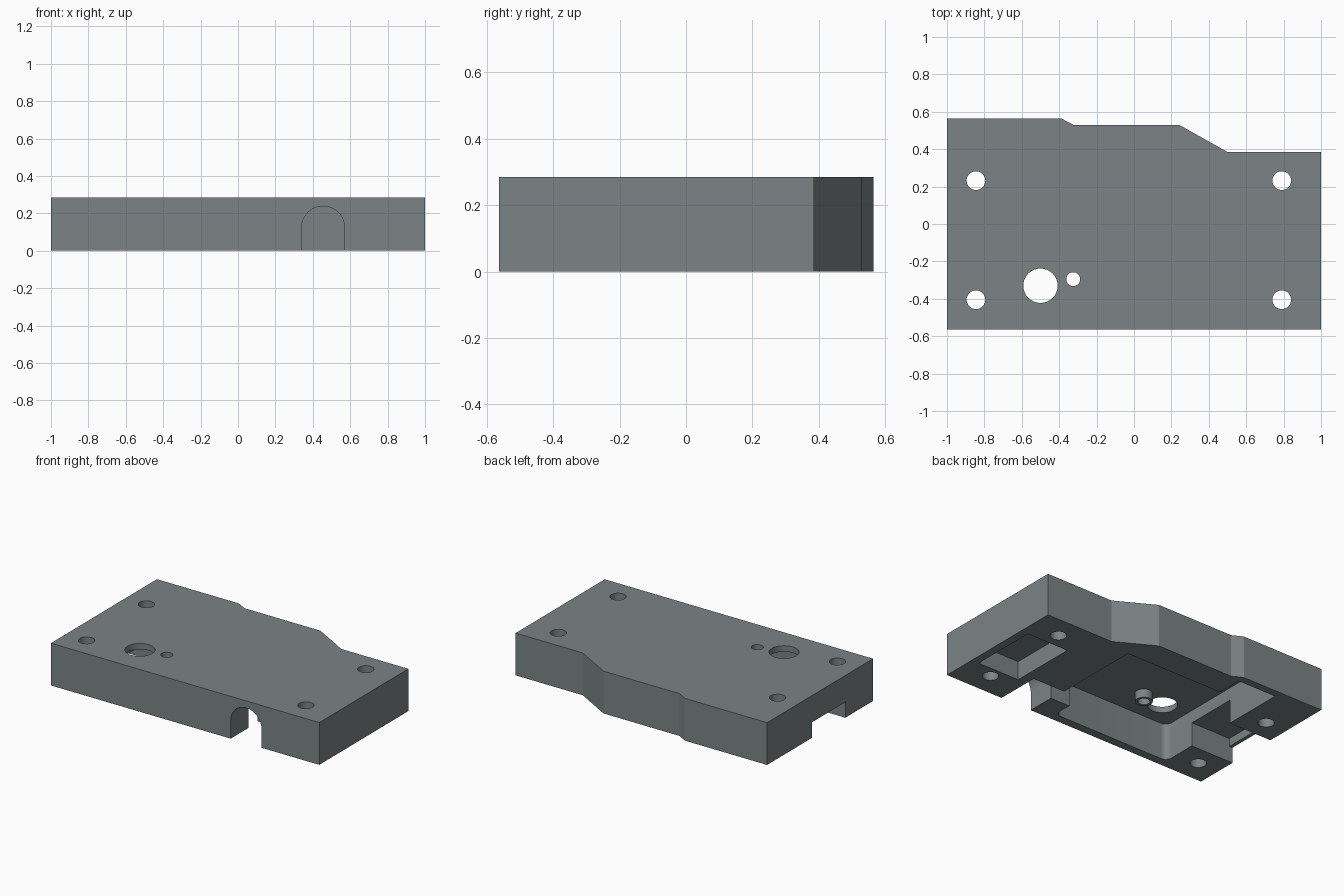
import bpy, bmesh, math
from mathutils import Matrix

if "Cube" in bpy.data.objects:
    bpy.data.objects.remove(bpy.data.objects["Cube"])

grey = bpy.data.materials.new("slate_grey")
grey.diffuse_color = (0.20, 0.23, 0.232, 1)
grey.use_nodes = True
grey.node_tree.nodes["Principled BSDF"].inputs["Base Color"].default_value = grey.diffuse_color


def prism(name, pts, low, high, matrix=None):
    """Extrude a flat outline from low to high along z."""
    bm = bmesh.new()
    face = bm.faces.new([bm.verts.new((x, y, low)) for x, y in pts])
    out = bmesh.ops.extrude_face_region(bm, geom=[face])
    moved = [v for v in out["geom"] if isinstance(v, bmesh.types.BMVert)]
    bmesh.ops.translate(bm, verts=moved, vec=(0, 0, high - low))
    if matrix:
        bm.transform(matrix)
    bmesh.ops.recalc_face_normals(bm, faces=bm.faces)
    mesh = bpy.data.meshes.new(name)
    bm.to_mesh(mesh)
    bm.free()
    mesh.materials.append(grey)
    obj = bpy.data.objects.new(name, mesh)
    bpy.context.collection.objects.link(obj)
    return obj


def arc(cx, cy, r, start, end, n):
    return [(cx + r * math.cos(math.radians(start + (end - start) * i / n)),
             cy + r * math.sin(math.radians(start + (end - start) * i / n)))
            for i in range(n + 1)]


def circle(cx, cy, r, n=32):
    return arc(cx, cy, r, 0, 360, n)[:-1]


def rect(x0, x1, y0, y1):
    return [(x0, y0), (x1, y0), (x1, y1), (x0, y1)]


def cut(target, cutter):
    bpy.context.view_layer.objects.active = target
    mod = target.modifiers.new("cut", 'BOOLEAN')
    mod.operation = 'DIFFERENCE'
    mod.solver = 'EXACT'
    mod.object = cutter
    bpy.ops.object.modifier_apply(modifier=mod.name)
    bpy.data.objects.remove(cutter)


def smooth(obj):
    bpy.ops.object.select_all(action='DESELECT')
    obj.select_set(True)
    bpy.context.view_layer.objects.active = obj
    bpy.ops.object.shade_smooth_by_angle(angle=math.radians(25))


H, CEIL = 0.285, 0.245

# Housing block with stepped back edge
housing = prism("housing", [
    (-1, -0.563), (1, -0.563), (1, 0.385), (0.5, 0.385), (0.245, 0.528),
    (-0.32, 0.528), (-0.39, 0.565), (-1, 0.565)], 0, H)

# Main cavity, open at the bottom, with rounded front corners
cavity = (arc(-0.635, -0.46, 0.045, 180, 270, 8)
          + arc(0.15, -0.46, 0.045, 270, 360, 8)
          + [(0.195, -0.375), (0.40, -0.375), (0.40, -0.262), (0.33, -0.262),
             (0.33, 0.336), (-0.395, 0.336), (-0.395, 0.512), (-0.68, 0.512)])
cut(housing, prism("cavity_cutter", cavity, -0.1, CEIL))

# Arched opening through the front wall
arch = [(0.34, -0.1), (0.57, -0.1)] + arc(0.455, 0.123, 0.115, 0, 180, 24)
cut(housing, prism("arch_cutter", arch, 0.262, 0.7, Matrix.Rotation(math.pi / 2, 4, 'X')))

# Opening through the left wall, with a deeper recess behind a thin lip
cut(housing, prism("side_opening_cutter", rect(-1.1, -0.6, -0.268, 0.088), -0.1, 0.105))
cut(housing, prism("side_recess_cutter", rect(-0.975, -0.62, -0.268, 0.088), -0.1, 0.16))

# Shallow pocket under the right end
cut(housing, prism("pocket_cutter", rect(0.635, 0.945, -0.33, 0.13), -0.1, 0.125))

# Screw holes, large round hole and small round hole
for x, y, r in [(-0.845, 0.232, 0.05), (0.79, 0.232, 0.05), (0.79, -0.405, 0.05),
                (-0.845, -0.405, 0.05), (-0.5, -0.33, 0.092), (-0.325, -0.295, 0.037)]:
    cut(housing, prism("hole_cutter", circle(x, y, r), -0.1, H + 0.1))
smooth(housing)

# Collar around the small hole inside the cavity
collar = prism("hole_collar", circle(-0.325, -0.295, 0.054), 0.188, CEIL + 0.005)
cut(collar, prism("collar_cutter", circle(-0.325, -0.295, 0.037), 0, 0.4))
smooth(collar)
